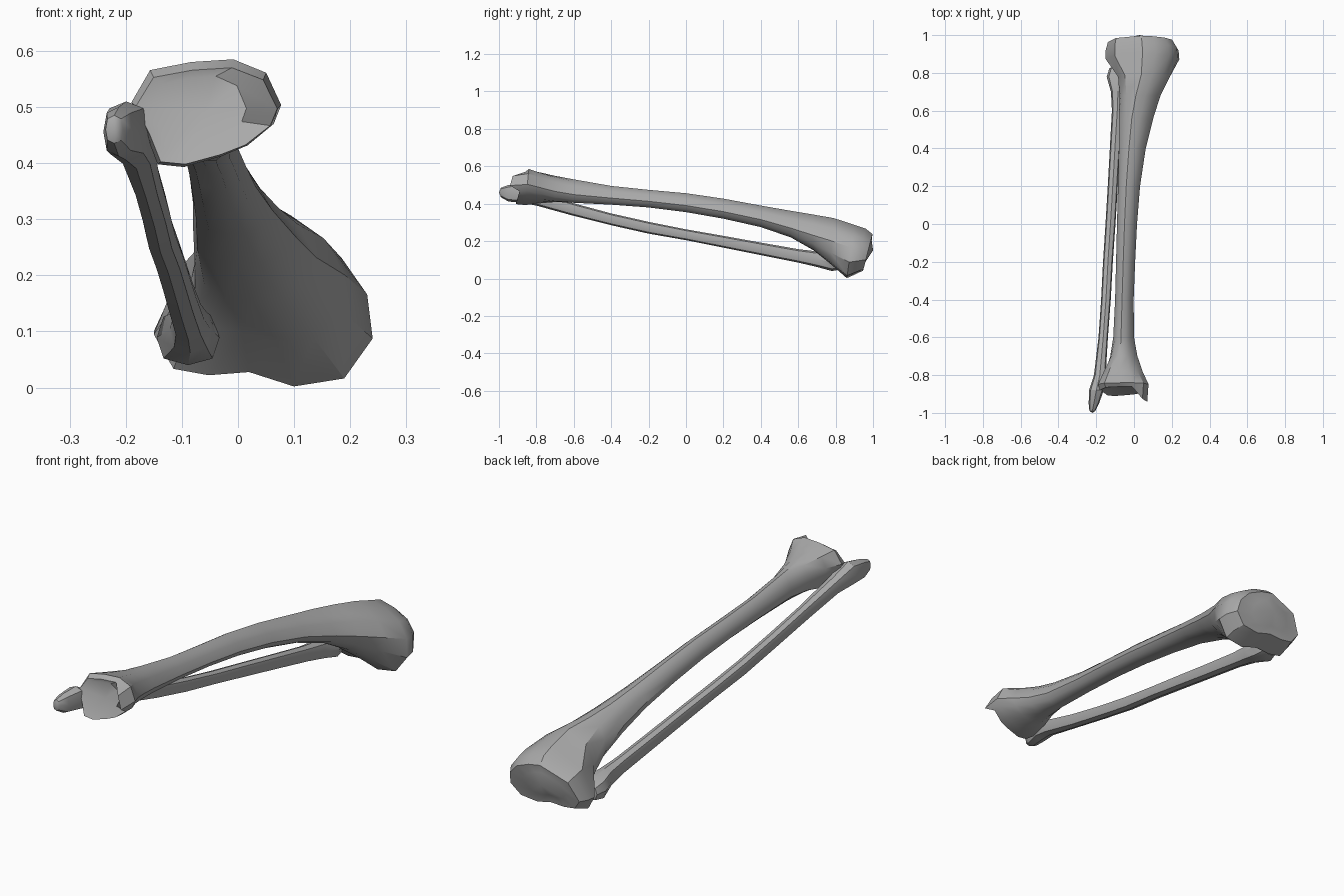
import bpy, bmesh, math

cube = bpy.data.objects.get("Cube")
if cube:
    bpy.data.objects.remove(cube)

bone = bpy.data.materials.new("bone_grey")
bone.use_nodes = True
bone.diffuse_color = (0.4, 0.4, 0.4, 1)
bone.node_tree.nodes["Principled BSDF"].inputs["Base Color"].default_value = (0.4, 0.4, 0.4, 1)

# Cross-sections as unit outlines, clockwise from the front crest
SHAFT = [(-.25, 1), (.22, .83), (.68, .4), (1, -.3), (.75, -.75), (.3, -1),
         (-.15, -1), (-.6, -.92), (-.92, -.6), (-1, -.1), (-.82, .4), (-.56, .8)]
KNEE = [(0, 1), (.35, .88), (.72, .6), (.95, .15), (1, -.4), (.74, -.9),
        (.28, -1), (-.13, -.82), (-.5, -.86), (-.82, -.78), (-1, -.35), (-.75, .5)]
ANKLE = [(-.2, .95), (.36, 1), (.8, .75), (1, .15), (.9, -.2), (.55, -.6),
         (.2, -.8), (-.3, -1), (-.65, -.95), (-.8, -.4), (-1, .2), (-.75, .8)]
STRUT = [(0, 1), (.78, .76), (1, 0), (.78, -.76), (0, -1), (-.78, -.76), (-1, 0), (-.78, .76)]


def ring(outline, y, x0, x1, z0, z1, lean=0):
    """Fit an outline to a box; lean shifts its top along y and its foot back."""
    return [((x0 + x1) / 2 + u * (x1 - x0) / 2, y + v * lean,
             (z0 + z1) / 2 + v * (z1 - z0) / 2) for u, v in outline]


def blend(a, b, t):
    return [(p[0] + (q[0] - p[0]) * t, p[1] + (q[1] - p[1]) * t) for p, q in zip(a, b)]


def loft(name, rings, start, end):
    """Skin rings and close each end with a fan to a centre point."""
    bm = bmesh.new()
    loops = [[bm.verts.new(p) for p in r] for r in rings]
    n = len(loops[0])
    for a, b in zip(loops, loops[1:]):
        for i in range(n):
            j = (i + 1) % n
            bm.faces.new((a[i], a[j], b[j], b[i]))
    for loop, tip in ((loops[0], start), (loops[-1], end)):
        c = bm.verts.new(tip)
        for i in range(n):
            bm.faces.new((loop[i], loop[(i + 1) % n], c))
    bmesh.ops.recalc_face_normals(bm, faces=bm.faces)
    mesh = bpy.data.meshes.new(name)
    bm.to_mesh(mesh)
    bm.free()
    obj = bpy.data.objects.new(name, mesh)
    bpy.context.collection.objects.link(obj)
    mesh.materials.append(bone)
    bpy.ops.object.select_all(action='DESELECT')
    obj.select_set(True)
    bpy.context.view_layer.objects.active = obj
    bpy.ops.object.shade_smooth_by_angle(angle=math.radians(32))


# Ankle end: shallow joint face with the inner ankle knob standing proud
ankle_cup = ring(ANKLE, -.877, -.155, .015, .42, .555, .02)
ankle_rim = [(x, y - (.06 if x > .01 and z > .48 else 0), z)
             for x, y, z in ring(ANKLE, -.885, -.182, .07, .398, .57, .025)]

# Shin bone
shin = [
    ankle_cup, ankle_rim,
    ring(ANKLE, -.85, -.19, .077, .393, .585, .01),
    ring(blend(ANKLE, SHAFT, .3), -.78, -.165, .045, .40, .57),
    ring(blend(ANKLE, SHAFT, .7), -.7, -.13, .018, .405, .55),
    ring(SHAFT, -.6, -.11, 0, .405, .53),
    ring(SHAFT, -.4, -.10, -.002, .395, .495),
    ring(SHAFT, -.2, -.095, .006, .38, .474),
    ring(SHAFT, 0, -.09, .016, .355, .456),
    ring(SHAFT, .2, -.085, .032, .32, .427),
    ring(SHAFT, .4, -.08, .062, .275, .39),
    ring(SHAFT, .56, -.08, .102, .22, .362),
    ring(blend(SHAFT, KNEE, .3), .68, -.083, .142, .152, .342),
    ring(blend(SHAFT, KNEE, .65), .78, -.093, .195, .08, .323, .01),
    ring(KNEE, .88, -.15, .24, .002, .287, .02),
    ring(KNEE, .93, -.15, .236, .02, .267, .03),
    ring(KNEE, .972, -.138, .21, .042, .238, .025),
]
# Knee plateau: dished face around a small central ridge
shin.append(ring(KNEE, .975, -.07, .13, .085, .205, .018))
loft("shin_bone", shin, (-.06, -.87, .49), (.03, 1, .15))

# Calf bone: thin outer strut with a knob at each end
calf_boxes = [
    (-.99, -.236, -.205, .435, .485), (-.95, -.24, -.185, .412, .50),
    (-.88, -.238, -.16, .405, .51), (-.8, -.212, -.15, .39, .465),
    (-.6, -.188, -.138, .335, .402), (-.4, -.174, -.123, .285, .348),
    (-.2, -.164, -.112, .24, .303), (0, -.151, -.098, .205, .263),
    (.2, -.139, -.086, .165, .228), (.4, -.128, -.074, .125, .192),
    (.6, -.117, -.06, .085, .157), (.7, -.122, -.048, .062, .145),
    (.78, -.145, -.033, .04, .138), (.825, -.13, -.045, .048, .118),
]
calf = [ring(STRUT, *box) for box in calf_boxes]
loft("calf_bone", calf, (-.22, -1, .46), (-.1, .835, .08))
